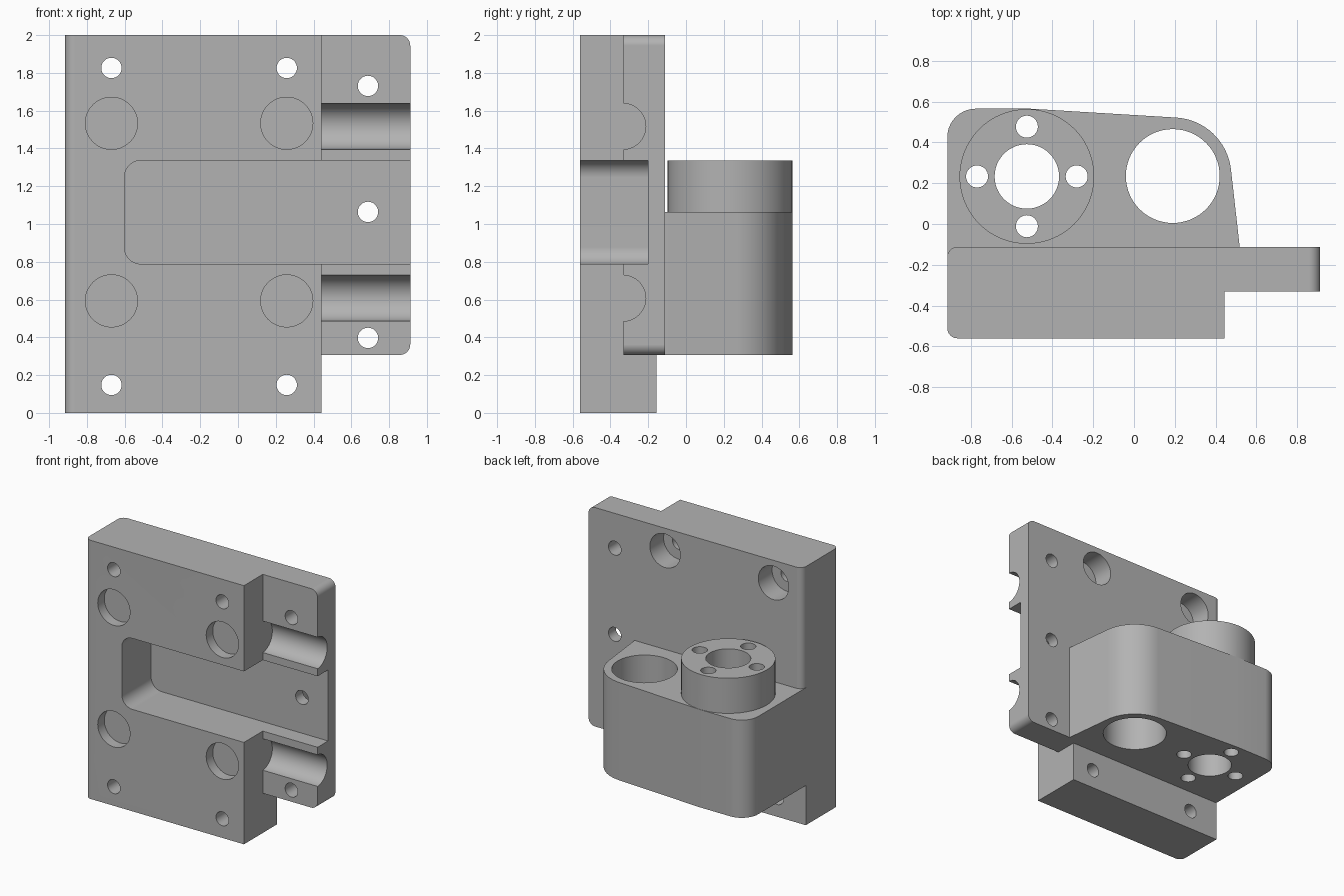
import bpy, bmesh
from math import cos, sin, pi, radians
from mathutils import Vector

default = bpy.data.objects.get("Cube")
if default:
    bpy.data.objects.remove(default, do_unlink=True)

grey = bpy.data.materials.new("machined grey")
grey.use_nodes = True
grey.diffuse_color = (0.45, 0.45, 0.45, 1)
grey.node_tree.nodes["Principled BSDF"].inputs["Base Color"].default_value = grey.diffuse_color

PLACE = {
    "x": lambda a, b, h: (h, a, b),
    "y": lambda a, b, h: (a, h, b),
    "z": lambda a, b, h: (a, b, h),
}


def circle(cx, cy, r, n=48):
    return [(cx + r * cos(2 * pi * i / n), cy + r * sin(2 * pi * i / n)) for i in range(n)]


def rounded(corners, steps=10):
    """Outline from (u, v, radius) corners, each filleted by its radius."""
    out = []
    for i, (u, v, r) in enumerate(corners):
        p = Vector((u, v))
        if r == 0:
            out.append((u, v))
            continue
        before = (Vector(corners[i - 1][:2]) - p).normalized()
        after = (Vector(corners[(i + 1) % len(corners)][:2]) - p).normalized()
        half = before.angle(after) / 2
        centre = p + (before + after).normalized() * r / sin(half)
        start = p + before * r / (sin(half) / cos(half)) - centre
        end = p + after * r / (sin(half) / cos(half)) - centre
        sweep = pi - 2 * half
        for k in range(steps + 1):
            t = k / steps
            q = (start * sin((1 - t) * sweep) + end * sin(t * sweep)) / sin(sweep)
            out.append(tuple(centre + q))
    return out


def rect(u0, u1, v0, v1):
    return [(u0, v0), (u1, v0), (u1, v1), (u0, v1)]


def prism(name, outline, lo, hi, axis):
    """Extrude a flat outline between two positions along an axis."""
    bm = bmesh.new()
    low = [bm.verts.new(PLACE[axis](a, b, lo)) for a, b in outline]
    high = [bm.verts.new(PLACE[axis](a, b, hi)) for a, b in outline]
    bm.faces.new(low)
    bm.faces.new(high)
    for i in range(len(low)):
        bm.faces.new((low[i - 1], low[i], high[i], high[i - 1]))
    bmesh.ops.recalc_face_normals(bm, faces=bm.faces)
    mesh = bpy.data.meshes.new(name)
    bm.to_mesh(mesh)
    bm.free()
    mesh.materials.append(grey)
    ob = bpy.data.objects.new(name, mesh)
    bpy.context.collection.objects.link(ob)
    return ob


def combine(body, tool, operation):
    mod = body.modifiers.new(tool.name, "BOOLEAN")
    mod.object, mod.operation, mod.solver = tool, operation, "EXACT"
    bpy.context.view_layer.objects.active = body
    bpy.ops.object.modifier_apply(modifier=mod.name)
    bpy.data.objects.remove(tool, do_unlink=True)


# Thick mounting plate, with its foot stepped in at the back
body = prism("carriage_mount", rounded([
    (-0.915, -0.56, 0.05), (0.443, -0.56, 0), (0.443, -0.112, 0), (-0.915, -0.112, 0.05)]),
    0, 2, "z")
combine(body, prism("foot_step", rect(-1.1, 0.6, -0.157, 0.1), -0.1, 0.307, "z"), "DIFFERENCE")

# Thin side flange
combine(body, prism("side_flange", rounded([
    (0.2, 0.307, 0), (0.912, 0.307, 0.055), (0.912, 2, 0.055), (0.2, 2, 0)]),
    -0.33, -0.112, "y"), "UNION")

# Rear holder block and raised boss
bore_x, bore_y = -0.525, 0.233
big_x, big_y = 0.19, 0.235
arc = [(big_x + 0.287 * cos(radians(d)), big_y + 0.287 * sin(radians(d)))
       for d in range(7, 88, 5)]
block = rounded([(-0.915, 0.565, 0.14), (-0.915, -0.3, 0), (0.43, -0.3, 0),
                 (0.43, -0.15, 0), (0.523, -0.15, 0), (0.518, -0.112, 0)]
                + [(x, y, 0) for x, y in arc] + [(-0.51, 0.565, 0)])
combine(body, prism("holder_block", block, 0.307, 1.063, "z"), "UNION")
combine(body, prism("nut_boss", circle(bore_x, bore_y, 0.33, 80), 1.0, 1.335, "z"), "UNION")

# Vertical bores and the ring of bolt holes
combine(body, prism("large_bore", circle(big_x, big_y, 0.23, 64), 0.2, 1.5, "z"), "DIFFERENCE")
combine(body, prism("boss_bore", circle(bore_x, bore_y, 0.158), 0.2, 1.5, "z"), "DIFFERENCE")
for dx, dy in ((1, 0), (0, 1), (-1, 0), (0, -1)):
    hole = circle(bore_x + 0.244 * dx, bore_y + 0.244 * dy, 0.054, 32)
    combine(body, prism("bolt_hole", hole, 0.2, 1.5, "z"), "DIFFERENCE")

# Front slot running out through the flange
slot = rounded([(-0.602, 0.788, 0.09), (1.1, 0.788, 0), (1.1, 1.337, 0), (-0.602, 1.337, 0.09)])
combine(body, prism("front_slot", slot, -0.7, -0.202, "y"), "DIFFERENCE")

# Half-round rod grooves in the flange
for z in (0.607, 1.517):
    combine(body, prism("rod_groove", circle(-0.335, z, 0.122, 64), 0.443, 1.1, "x"), "DIFFERENCE")

# Shallow round pockets and screw holes in the plate, counterbored at the top
for x in (-0.67, 0.258):
    for z in (0.593, 1.533):
        combine(body, prism("pocket", circle(x, z, 0.138), -0.7, -0.48, "y"), "DIFFERENCE")
    for z in (0.148, 1.826):
        combine(body, prism("screw_hole", circle(x, z, 0.054, 32), -0.7, 0, "y"), "DIFFERENCE")
    combine(body, prism("counterbore", circle(x, 1.826, 0.13), -0.28, 0, "y"), "DIFFERENCE")
for z in (0.397, 1.064, 1.731):
    combine(body, prism("flange_hole", circle(0.688, z, 0.054, 32), -0.5, 0, "y"), "DIFFERENCE")

# Smooth curved walls, crisp edges
bpy.ops.object.select_all(action="DESELECT")
body.select_set(True)
bpy.context.view_layer.objects.active = body
bpy.ops.object.shade_smooth_by_angle(angle=radians(25))
weighted = body.modifiers.new("even_normals", "WEIGHTED_NORMAL")
weighted.keep_sharp = True
